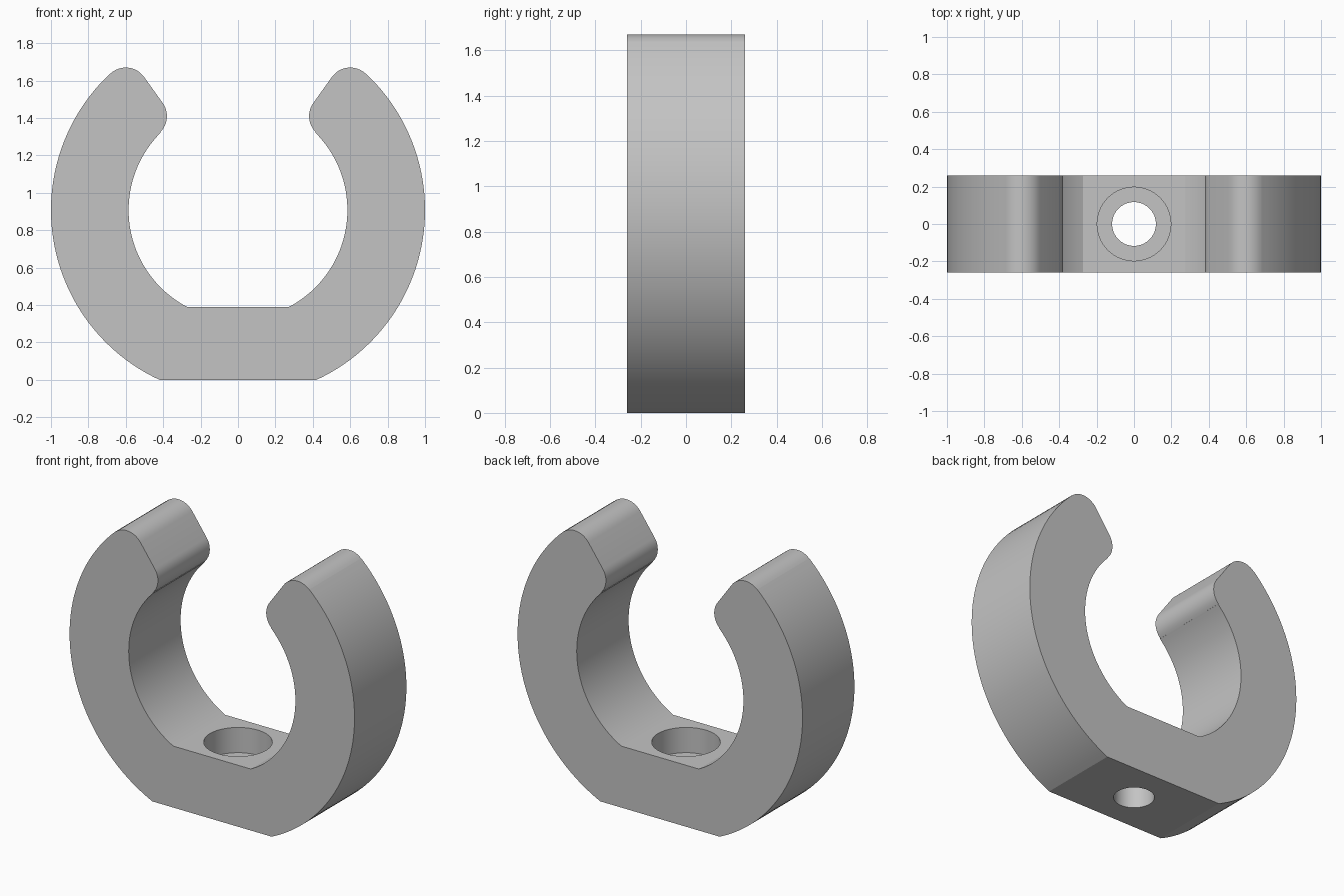
import bpy, bmesh, math
from mathutils import Vector

cube = bpy.data.objects.get("Cube")
if cube:
    bpy.data.objects.remove(cube, do_unlink=True)

CENTRE = Vector((0, 0.908))
OUTER, INNER, TIP = 1.0, 0.585, 0.12
FLOOR, HALF_DEPTH = 0.39, 0.26
BORE, HOLE, BORE_DEPTH = 0.197, 0.117, 0.16

grey = bpy.data.materials.new("light grey")
grey.use_nodes = True
colour = (0.55, 0.55, 0.55, 1)
grey.diffuse_color = colour
grey.node_tree.nodes["Principled BSDF"].inputs["Base Color"].default_value = colour


def arc(centre, radius, start, end, steps):
    """Points along an arc, ends included."""
    angles = [start + (end - start) * i / steps for i in range(steps + 1)]
    return [centre + radius * Vector((math.cos(a), math.sin(a))) for a in angles]


def angle_of(v):
    return math.atan2(v.y, v.x)


def make_object(name, bm):
    bmesh.ops.recalc_face_normals(bm, faces=bm.faces)
    mesh = bpy.data.meshes.new(name)
    bm.to_mesh(mesh)
    bm.free()
    mesh.materials.append(grey)
    obj = bpy.data.objects.new(name, mesh)
    bpy.context.collection.objects.link(obj)
    return obj


# Right half of the clip outline: outer arc, two rounded tip corners, inner arc
top_corner = Vector((0.6, 1.55))
low_corner = Vector((0.5, 1.41))
along = top_corner - low_corner
mouth = angle_of(Vector((-along.y, along.x)))
top_angle = angle_of(top_corner - CENTRE)
low_angle = angle_of(low_corner - CENTRE)

half = arc(CENTRE, OUTER, -math.asin(CENTRE.y / OUTER), top_angle, 48)
half += arc(top_corner, TIP, top_angle, mouth, 12)
half += arc(low_corner, TIP, mouth, low_angle + math.pi, 12)
half += arc(CENTRE, INNER, low_angle, -math.asin((CENTRE.y - FLOOR) / INNER), 40)
outline = half + [Vector((-p.x, p.y)) for p in reversed(half)]

# Clip body, extruded front to back
bm = bmesh.new()
face = bm.faces.new([bm.verts.new((p.x, -HALF_DEPTH, p.y)) for p in outline])
result = bmesh.ops.extrude_face_region(bm, geom=[face])
moved = [g for g in result["geom"] if isinstance(g, bmesh.types.BMVert)]
bmesh.ops.translate(bm, verts=moved, vec=(0, 2 * HALF_DEPTH, 0))
bmesh.ops.remove_doubles(bm, verts=bm.verts, dist=0.0005)
clip = make_object("clip_body", bm)

# Stepped screw hole: a spun profile, cut out of the base
bm = bmesh.new()
step = FLOOR - BORE_DEPTH
profile = [(0, -0.1), (HOLE, -0.1), (HOLE, step), (BORE, step),
           (BORE, FLOOR + 0.1), (0, FLOOR + 0.1)]
verts = [bm.verts.new((r, 0, z)) for r, z in profile]
edges = [bm.edges.new(pair) for pair in zip(verts, verts[1:])]
bmesh.ops.spin(bm, geom=verts + edges, cent=(0, 0, 0), axis=(0, 0, 1),
               angle=math.tau, steps=64)
bmesh.ops.remove_doubles(bm, verts=bm.verts, dist=0.0005)
cutter = make_object("screw_hole_cutter", bm)
cutter.hide_render = True

cut = clip.modifiers.new("screw_hole", "BOOLEAN")
cut.operation = "DIFFERENCE"
cut.solver = "EXACT"
cut.object = cutter

for obj in bpy.context.selected_objects:
    obj.select_set(False)
clip.select_set(True)
bpy.context.view_layer.objects.active = clip
bpy.ops.object.modifier_apply(modifier=cut.name)
bpy.data.objects.remove(cutter, do_unlink=True)

# Smooth curves, crisp flats
bpy.ops.object.shade_smooth_by_angle(angle=math.radians(18))
